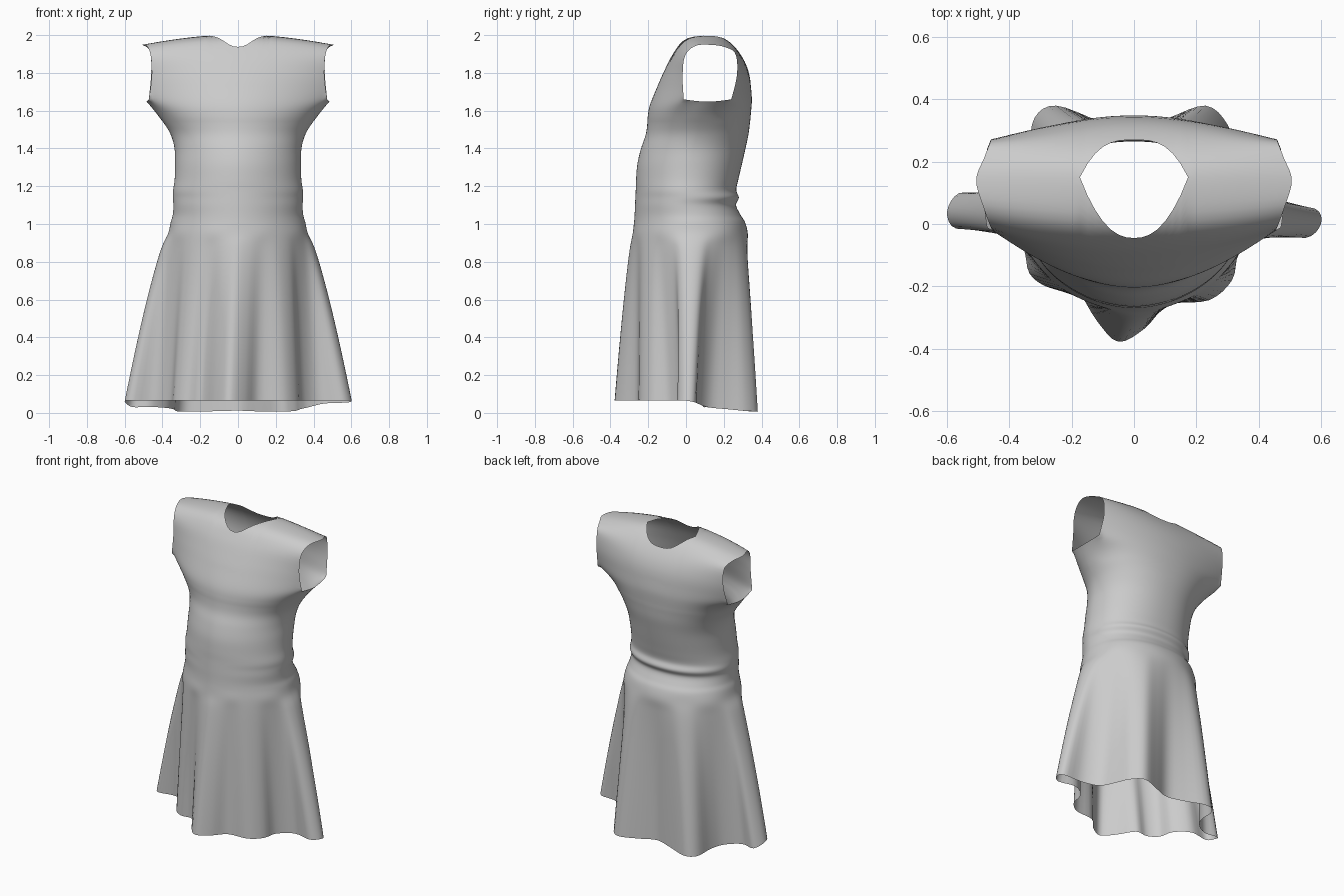
import bpy, bmesh, math
from mathutils import Vector as V

if "Cube" in bpy.data.objects:
    bpy.data.objects.remove(bpy.data.objects["Cube"])

N = 128          # columns around the body (0 = front centre, going to +x)
ARM = 24         # columns from panel centre to armhole edge
NECK = 7         # columns from panel centre to neck edge
ROWS = 18        # rows on each shoulder panel


def spline(pts, steps, closed=False):
    """Catmull-Rom through the points."""
    n, out = len(pts), []
    for i in range(n if closed else n - 1):
        if closed:
            a, b, c, d = (pts[(i + k) % n] for k in (-1, 0, 1, 2))
        else:
            a, b, c, d = pts[max(i - 1, 0)], pts[i], pts[i + 1], pts[min(i + 2, n - 1)]
        for k in range(steps):
            t = k / steps
            out.append(0.5 * (2 * b + (c - a) * t + (2 * a - 5 * b + 4 * c - d) * t * t
                              + (3 * b - a - 3 * c + d) * t ** 3))
    return out if closed else out + [pts[-1]]


def body_ring(z, w, yf, yb, nf=1.85, nb=2.15):
    """Rounded cross-section of the body, with a more pointed front."""
    ring, yc, r = [], (yf + yb) / 2, (yb - yf) / 2
    for i in range(N):
        a = 2 * math.pi * i / N
        s, c = math.sin(a), math.cos(a)
        n = nf if c > 0 else nb
        ring.append(V((math.copysign(abs(s) ** (2 / n), s) * w,
                       yc - math.copysign(abs(c) ** (2 / n), c) * r, z)))
    return ring


def hem_z(y):
    """The hem drops towards the back."""
    step = min(1, max(0, (y - .03) / .06))
    return .065 - .03 * step - .027 * min(1, max(0, (y - .06) / .28))


# Skirt hem outline: fluted folds seen from above, eight points per quarter
hem_xy = [(-.05, -.378), (.035, -.335), (.11, -.26), (.24, -.245), (.315, -.18), (.34, -.09),
          (.43, -.025), (.55, -.045), (.6, 0), (.58, .05), (.46, .06), (.37, .12), (.33, .22),
          (.3, .32), (.23, .38), (.11, .34), (0, .30), (-.11, .33), (-.25, .38), (-.32, .34),
          (-.34, .23), (-.38, .15), (-.47, .09), (-.56, .1), (-.6, .04), (-.57, -.015),
          (-.45, 0), (-.36, -.07), (-.335, -.16), (-.27, -.205), (-.19, -.205), (-.12, -.31)]
hem = spline([V((x, y, hem_z(y))) for x, y in hem_xy], N // 32, True)

# Skirt: blend from the hips to the hem
hips = body_ring(.95, .37, -.282, .327)
rings = []
for t in (1, .8, .6, .4, .2, .08):
    ring = []
    for h, b in zip(hem, hips):
        p = b.lerp(h, t ** .77)
        p.z = b.z + (h.z - b.z) * t
        ring.append(p)
    rings.append(ring)
rings.append(hips)

# Waist and bodice sections: z, half width, front y, back y (with folds at the back waist)
for sec in [(1.01, .356, -.275, .312), (1.05, .345, -.272, .288), (1.1, .342, -.27, .265),
            (1.14, .345, -.268, .28), (1.18, .343, -.266, .266), (1.24, .335, -.264, .278),
            (1.32, .333, -.257, .297), (1.4, .336, -.238, .315), (1.47, .355, -.214, .33),
            (1.53, .39, -.205, .338), (1.6, .445, -.201, .346)]:
    rings.append(body_ring(*sec))

# Shoulder panel profiles (y, z) from front to back: at the centre and at the armhole
centre = [(-.182, 1.66), (-.12, 1.8), (-.066, 1.905), (0, 1.982), (.12, 2.003), (.21, 1.982),
          (.287, 1.9), (.333, 1.8), (.351, 1.66)]
edge = [(-.012, 1.66), (-.018, 1.78), (-.005, 1.89), (.05, 1.943), (.14, 1.948), (.21, 1.935),
        (.262, 1.9), (.27, 1.79), (.24, 1.66)]
flare = [0, -.015, -.01, .01, .035, .01, -.01, -.012, 0]


def shoulder_path(i):
    """Path over the shoulder for panel column i (-ARM..ARM)."""
    s = math.sin(2 * math.pi * i / N) / math.sin(2 * math.pi * ARM / N)
    w = s * s
    return spline([V((s * (.472 + w * f), a[0] + (b[0] - a[0]) * w, a[1] + (b[1] - a[1]) * w))
                   for a, b, f in zip(centre, edge, flare)], 20)


def cut_path(path, y_end, sign):
    """Trim a path where it reaches y_end, then space ROWS+1 points evenly on it."""
    pts = [path[0]]
    for p, q in zip(path, path[1:]):
        if (q.y - y_end) * sign >= 0:
            pts.append(p.lerp(q, (y_end - p.y) / (q.y - p.y)))
            break
        pts.append(q)
    dist = [0]
    for p, q in zip(pts, pts[1:]):
        dist.append(dist[-1] + (q - p).length)
    out, k = [], 0
    for r in range(ROWS + 1):
        d = dist[-1] * r / ROWS
        while k < len(pts) - 2 and dist[k + 1] < d:
            k += 1
        out.append(pts[k].lerp(pts[k + 1], (d - dist[k]) / max(dist[k + 1] - dist[k], 1e-9)))
    return out


front, back = [], []
for i in range(-ARM, ARM + 1):
    n = min(1, abs(i) / NECK)
    path = shoulder_path(i)
    front.append(cut_path(path, -.045 + .195 * n ** 2.3, 1))
    back.append(cut_path(path[::-1], .27 - .12 * n ** 3, -1))

# Armpit ring: panel bases joined by the armhole undersides
armpit = [None] * N
for k, i in enumerate(range(-ARM, ARM + 1)):
    armpit[i % N] = front[k][0]
    armpit[(N // 2 - i) % N] = back[k][0]
span = N // 2 - 2 * ARM
for k in range(1, span):
    t = k / span
    bulge = math.sin(math.pi * t)
    for sx, idx in ((1, ARM + k), (-1, N - ARM - k)):
        armpit[idx] = V((sx * (.472 + .012 * bulge), -.012 + .252 * t, 1.66 - .012 * bulge))
rings.append(armpit)

# Build the dress shell
bm = bmesh.new()


def grid(cols, closed=False):
    vs = [[bm.verts.new(p) for p in c] for c in cols]
    for a, b in zip(vs, vs[1:] + vs[:1] if closed else vs[1:]):
        for r in range(len(a) - 1):
            bm.faces.new((a[r], b[r], b[r + 1], a[r + 1]))


grid([spline([r[i] for r in rings], 5) for i in range(N)], True)
grid(front)
grid(back)
bmesh.ops.remove_doubles(bm, verts=bm.verts[:], dist=.0005)

# Relax the bust seam so the panels flow into the body
seam = [v for v in bm.verts if 1.56 < v.co.z < 1.74 and not v.is_boundary]
for _ in range(12):
    bmesh.ops.smooth_vert(bm, verts=seam, factor=.5, use_axis_x=True, use_axis_y=True,
                          use_axis_z=True)
bmesh.ops.recalc_face_normals(bm, faces=bm.faces[:])
for f in bm.faces:
    f.smooth = True
mesh = bpy.data.meshes.new("dress")
bm.to_mesh(mesh)
bm.free()
dress = bpy.data.objects.new("dress", mesh)
bpy.context.collection.objects.link(dress)
